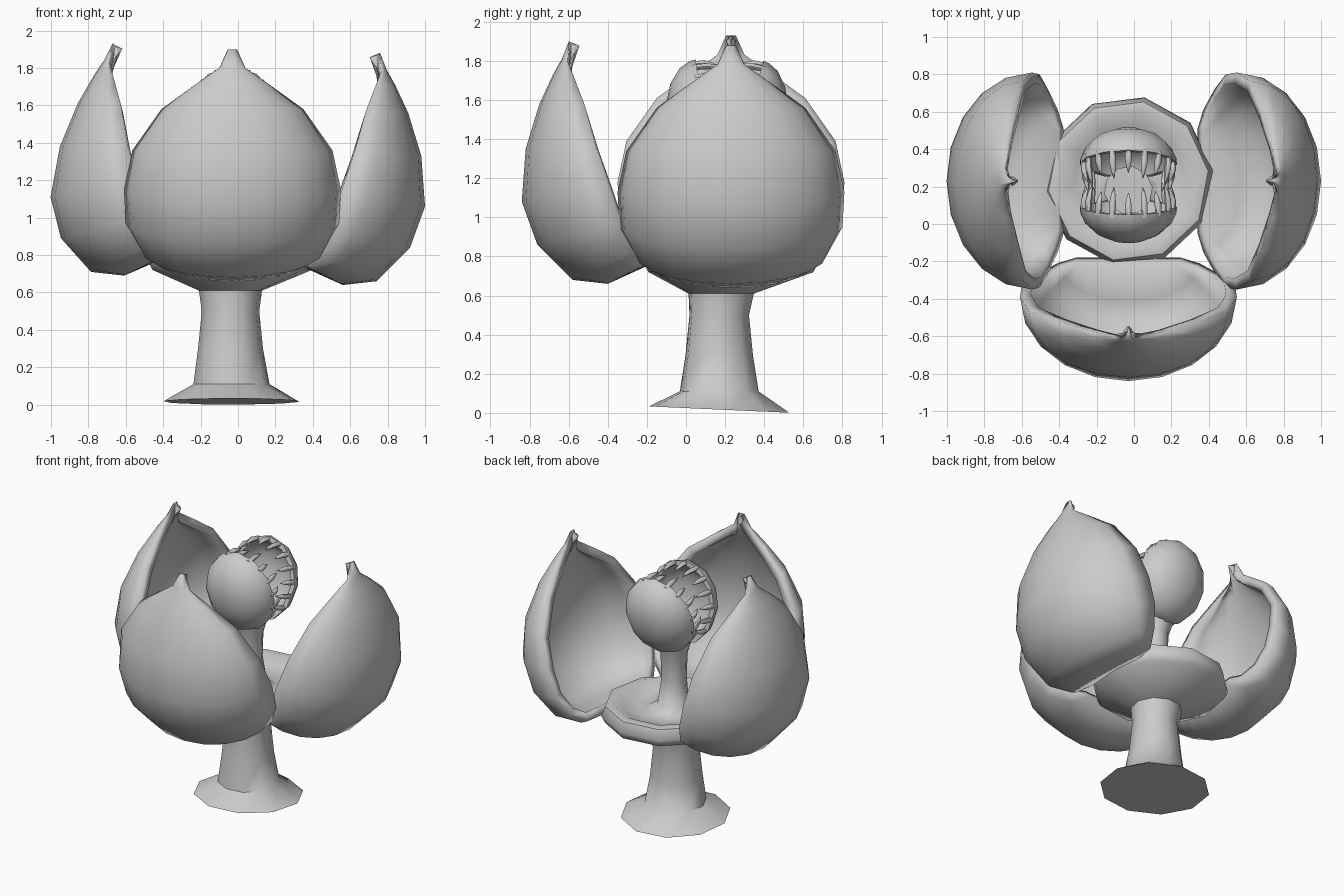
import bpy, bmesh, math
from mathutils import Vector, Matrix

if "Cube" in bpy.data.objects:
    bpy.data.objects.remove(bpy.data.objects["Cube"])

grey = bpy.data.materials.new("plain_grey")
grey.diffuse_color = (0.6, 0.6, 0.6, 1)
grey.use_nodes = True
grey.node_tree.nodes["Principled BSDF"].inputs["Base Color"].default_value = grey.diffuse_color
CX, CY = -0.03, 0.23          # centre of the calyx


def finish(name, bm, angle=60, recalc=True):
    if recalc:
        bmesh.ops.recalc_face_normals(bm, faces=bm.faces[:])
    me = bpy.data.meshes.new(name)
    bm.to_mesh(me)
    bm.free()
    me.materials.append(grey)
    ob = bpy.data.objects.new(name, me)
    bpy.context.collection.objects.link(ob)
    bpy.ops.object.select_all(action='DESELECT')
    bpy.context.view_layer.objects.active = ob
    ob.select_set(True)
    bpy.ops.object.shade_smooth_by_angle(angle=math.radians(angle))
    return ob


def skin(bm, rings, cap_start=True, cap_end=True):
    """Bridge closed rings of points with quads."""
    vr = [[bm.verts.new(p) for p in r] for r in rings]
    n = len(vr[0])
    for a, b in zip(vr, vr[1:]):
        for i in range(n):
            k = (i + 1) % n
            bm.faces.new((a[i], a[k], b[k], b[i]))
    if cap_start:
        bm.faces.new(vr[0][::-1])
    if cap_end:
        bm.faces.new(vr[-1])


# Trunk, calyx dish and neck: one lathed body (z, radius, centre x, centre y)
def circle(z, r, cx, cy, n=10, slope=0.0):
    pts = []
    for i in range(n):
        a = 2 * math.pi * (i + 0.2) / n
        y = r * math.sin(a)
        pts.append((cx + r * math.cos(a), cy + y, z - slope * y))
    return pts


body = [(0.11, 0.205, -0.035, 0.17), (0.30, 0.175, -0.04, 0.17),
        (0.50, 0.155, -0.04, 0.17), (0.61, 0.17, -0.04, 0.18),
        (0.72, 0.43, CX, CY), (0.77, 0.455, CX, CY), (0.84, 0.43, CX, CY),
        (0.85, 0.38, CX, CY), (0.80, 0.30, CX, CY), (0.78, 0.17, CX, 0.2),
        (0.83, 0.105, CX, 0.19), (1.0, 0.085, CX, 0.18),
        (1.18, 0.09, CX, 0.18), (1.31, 0.13, CX, 0.18)]
bm = bmesh.new()
skin(bm, [circle(0.017, 0.365, -0.035, 0.17, slope=0.045)]
     + [circle(*r) for r in body])
finish("stem_and_dish", bm, 50)

# Petals: rows of (centre distance, centre z, edge distance, edge z, half width)
ROWS = [(0.41, 0.76, 0.41, 0.77, 0.28), (0.63, 0.66, 0.44, 0.76, 0.38),
        (0.81, 0.68, 0.50, 0.83, 0.49), (0.99, 0.86, 0.56, 0.97, 0.57),
        (1.07, 1.08, 0.62, 1.15, 0.58), (1.05, 1.35, 0.69, 1.36, 0.535),
        (0.98, 1.58, 0.75, 1.58, 0.38), (0.91, 1.73, 0.80, 1.71, 0.20),
        (0.865, 1.81, 0.835, 1.80, 0.07), (0.83, 1.90, 0.825, 1.90, 0.025)]
COLS = 10


def petal(name, turn, shift, dz, lean):
    bm = bmesh.new()
    rot = Matrix.Rotation(math.radians(turn), 3, 'Z')
    grid = []
    for dc, zc, de, ze, w in ROWS:
        row = []
        for i in range(COLS + 1):
            a = math.radians(-90 + 180 * i / COLS)
            c = math.cos(a)
            z = ze + (zc - ze) * c
            d = de + (dc - de) * c + shift - lean * (z - 1.1)
            p = rot @ Vector((d, w * math.sin(a), z + dz))
            row.append(bm.verts.new(p + Vector((CX, CY, 0))))
        grid.append(row)
    for a, b in zip(grid, grid[1:]):
        for i in range(COLS):
            bm.faces.new((a[i], a[i + 1], b[i + 1], b[i]))
    ob = finish(name, bm, 60, recalc=False)
    mod = ob.modifiers.new("thickness", 'SOLIDIFY')
    mod.thickness = 0.06
    mod.offset = -1


petal("front_petal", -90, 0.0, 0.0, 0.0)
petal("right_petal", 0, -0.04, -0.02, 0.0)
petal("left_petal", 180, -0.10, 0.03, 0.11)

# Jaws: hollow half shells facing each other, with teeth around the rim
RX, RZ, DEPTH = 0.26, 0.29, 0.19


def jaw(name, side, y, tilt):
    place = (Matrix.Translation((CX, y, 1.52))
             @ Matrix.Rotation(math.radians(-side * tilt), 4, 'X'))

    def ring(scale, depth):
        pts = []
        for i in range(12):
            a = 2 * math.pi * i / 12
            pts.append(place @ Vector((RX * scale * math.cos(a), side * depth,
                                       RZ * scale * math.sin(a))))
        return pts

    bm = bmesh.new()
    outer = [(math.sin(t), DEPTH * math.cos(t))
             for t in (0.3, 0.7, 1.1, 1.4, math.pi / 2)]
    inner = [(0.88, 0.0), (0.8, 0.06), (0.55, 0.11), (0.2, 0.13)]
    skin(bm, [ring(s, d) for s, d in outer + inner])
    finish(name + "_jaw", bm, 60)

    # Curved conical teeth pointing across the mouth
    bm = bmesh.new()
    count = 13
    for k in range(count):
        a = math.radians(-35 + 250 * k / (count - 1))
        length = 0.14 if k % 2 else 0.11
        rings = []
        for f, r in ((-0.15, 0.016), (0.4, 0.018), (0.75, 0.011), (1.0, 0.002)):
            s = 0.93 - 0.10 * f * f
            mid = Vector((RX * s * math.cos(a), -side * length * f,
                          RZ * s * math.sin(a)))
            rings.append([place @ (mid + Vector((r * math.cos(q), 0, r * math.sin(q))))
                          for q in (j * math.pi / 3 for j in range(6))])
        skin(bm, rings)
    finish(name + "_teeth", bm, 60)


jaw("front", -1, 0.09, 8)
jaw("back", 1, 0.32, 15)
